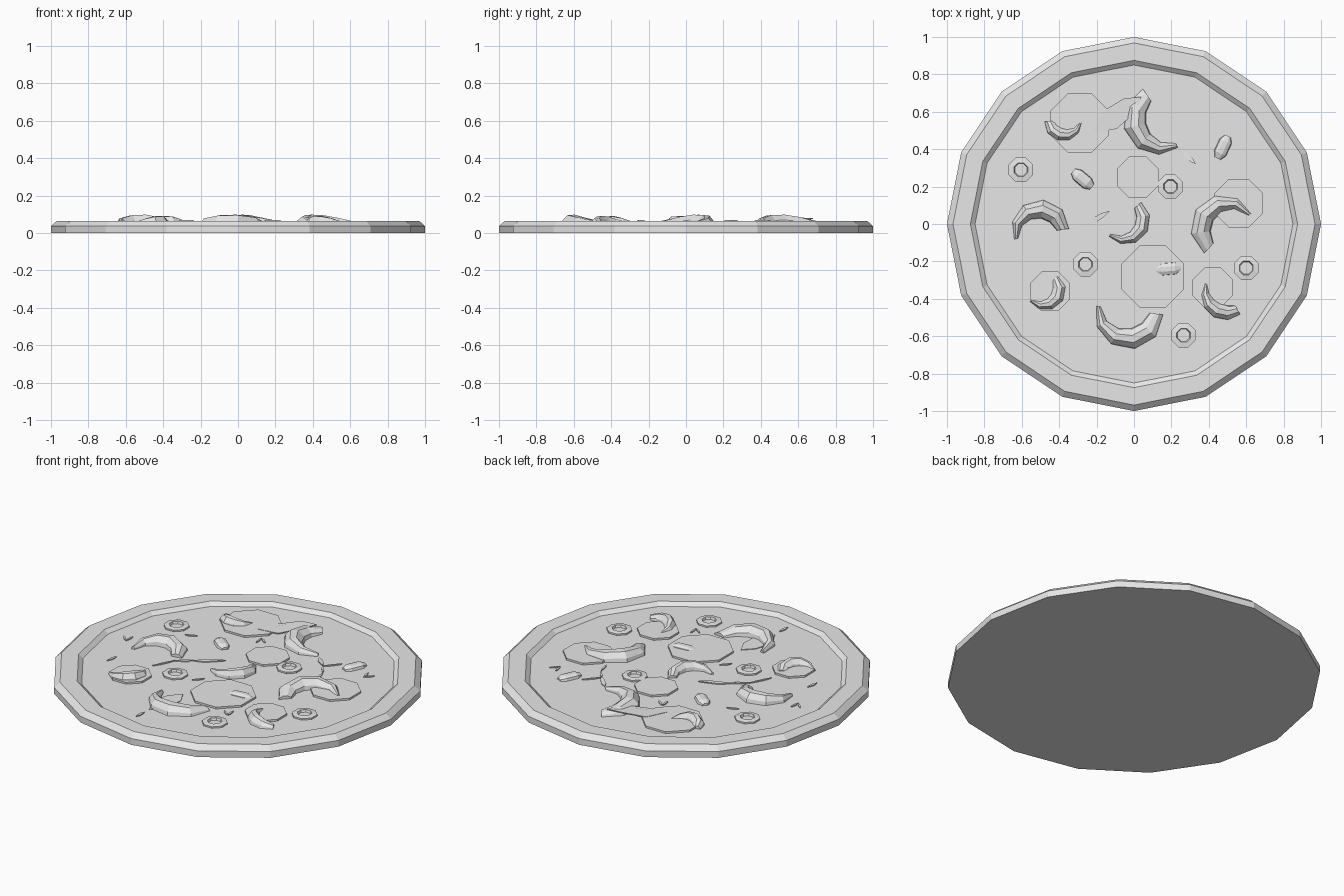
import bpy, bmesh, math
from mathutils import Vector, Matrix

cube = bpy.data.objects.get("Cube")
if cube:
    bpy.data.objects.remove(cube)

grey = bpy.data.materials.new("light_grey")
grey.use_nodes = True
grey.diffuse_color = (0.8, 0.8, 0.8, 1)
grey.node_tree.nodes["Principled BSDF"].inputs["Base Color"].default_value = (0.8, 0.8, 0.8, 1)

FLOOR = 0.045


def loft(name, rings, matrix=Matrix(), loop=False):
    """Skin a list of equal closed rings; cap both ends unless looped."""
    bm = bmesh.new()
    rows = [[bm.verts.new(matrix @ Vector(p)) for p in ring] for ring in rings]
    n = len(rows[0])
    pairs = list(zip(rows, rows[1:]))
    if loop:
        pairs.append((rows[-1], rows[0]))
    else:
        bm.faces.new(rows[0][::-1])
        bm.faces.new(rows[-1])
    for a, b in pairs:
        for i in range(n):
            j = (i + 1) % n
            bm.faces.new((a[i], a[j], b[j], b[i]))
    bmesh.ops.recalc_face_normals(bm, faces=bm.faces)
    mesh = bpy.data.meshes.new(name)
    bm.to_mesh(mesh)
    bm.free()
    mesh.materials.append(grey)
    obj = bpy.data.objects.new(name, mesh)
    bpy.context.collection.objects.link(obj)
    return obj


def circle(r, z, n, turn=0.0):
    return [(r * math.cos(math.tau * i / n + turn), r * math.sin(math.tau * i / n + turn), z)
            for i in range(n)]


def place(x, y, angle=0):
    return Matrix.Translation((x, y, FLOOR)) @ Matrix.Rotation(math.radians(angle), 4, 'Z')


# dough with a raised bevelled crust
crust = [(1, 0), (1, 0.037), (0.968, 0.065), (0.875, 0.065), (0.85, FLOOR)]
loft("dough", [circle(r, z, 16) for r, z in crust])

# thin round slices
for x, y, r in [(-0.29, 0.54, 0.17), (0.02, 0.25, 0.12), (0.1, -0.28, 0.18),
                (0.56, 0.11, 0.14), (0.42, -0.34, 0.115), (-0.45, -0.36, 0.115)]:
    loft("slice", [circle(r, z, 8, math.pi / 8) for z in (-0.005, 0.011)], place(x, y))

# olive rings
for x, y in [(-0.605, 0.29), (0.195, 0.2), (-0.26, -0.215), (0.6, -0.235), (0.265, -0.595)]:
    section = [(0.07, -0.005), (0.07, 0.009), (0.04, 0.013), (0.033, -0.005)]
    loft("olive_ring", [circle(r, z, 8, math.pi / 8) for r, z in section], place(x, y), loop=True)


def circumcentre(a, b, c):
    d = 2 * (a.x * (b.y - c.y) + b.x * (c.y - a.y) + c.x * (a.y - b.y))
    p, q, r = a.length_squared, b.length_squared, c.length_squared
    return Vector(((p * (b.y - c.y) + q * (c.y - a.y) + r * (a.y - b.y)) / d,
                   (p * (c.x - b.x) + q * (a.x - c.x) + r * (b.x - a.x)) / d))


def shrimp(name, head, mid, tail, width, height):
    """Curved tapering body along the arc through three points."""
    a, b, c = Vector(head), Vector(mid), Vector(tail)
    o = circumcentre(a, b, c)
    radius = (a - o).length
    start = math.atan2(a.y - o.y, a.x - o.x)
    sweep = (math.atan2(c.y - o.y, c.x - o.x) - start) % math.tau
    if (b - a).cross(c - b) < 0:
        sweep -= math.tau
    rings = []
    for t, w, h in [(0, 0.65, 0.35), (0.2, 0.95, 0.75), (0.4, 1, 1), (0.6, 0.85, 0.95),
                    (0.8, 0.55, 0.65), (1, 0.2, 0.3)]:
        ang = start + sweep * t
        ring = []
        for side, up in [(-0.5, -0.005), (-0.45, 0.45), (-0.15, 1), (0.2, 0.95), (0.45, 0.4), (0.5, -0.005)]:
            r = radius + side * w * width
            z = FLOOR + up * h * height
            ring.append((o.x + r * math.cos(ang), o.y + r * math.sin(ang), z))
        rings.append(ring)
    loft(name, rings)


for head, mid, tail, w in [((0.07, 0.69), (0.03, 0.47), (0.23, 0.42), 0.12),
                           ((-0.38, -0.03), (-0.5, 0.08), (-0.63, -0.08), 0.1),
                           ((0.4, -0.13), (0.41, 0.085), (0.62, 0.05), 0.11),
                           ((0.12, -0.48), (-0.03, -0.615), (-0.19, -0.44), 0.11)]:
    shrimp("large_shrimp", head, mid, tail, w, 0.053)
for head, mid, tail, w in [((-0.455, 0.55), (-0.37, 0.475), (-0.285, 0.54), 0.07),
                           ((0.02, 0.1), (0.02, -0.05), (-0.13, -0.06), 0.075),
                           ((-0.42, -0.29), (-0.425, -0.41), (-0.55, -0.41), 0.075),
                           ((0.555, -0.46), (0.42, -0.445), (0.385, -0.32), 0.08)]:
    shrimp("small_shrimp", head, mid, tail, w, 0.046)

# small oval tomatoes
for x, y, ang in [(0.475, 0.41, 65), (-0.275, 0.24, -40), (0.185, -0.24, 5)]:
    rings = [[(u, w * py, w * pz) for py, pz in
              [(-0.04, -0.004), (-0.034, 0.016), (-0.014, 0.026), (0.014, 0.026), (0.034, 0.016), (0.04, -0.004)]]
             for u, w in [(-0.066, 0.45), (-0.035, 0.9), (0.035, 0.9), (0.066, 0.45)]]
    loft("oval_tomato", rings, place(x, y, ang))


def leaf(name, base, tip, width, z0=0.004, z1=0.004):
    a, b = Vector(base), Vector(tip)
    d = b - a
    side = Vector((-d.y, d.x)).normalized() * width / 2
    rim = [(a, z0), (a + d * 0.35 - side, z0), (a + d * 0.75 - side * 0.8, z1),
           (b, z1), (a + d * 0.75 + side * 0.8, z1), (a + d * 0.35 + side, z0)]
    loft(name, [[(p.x, p.y, FLOOR + z + lift) for p, z in rim] for lift in (-0.006, 0)])


# broad leaves
leaf("broad_leaf", (-0.22, 0.49), (0.04, 0.68), 0.12, 0.013, 0.035)
leaf("broad_leaf", (-0.12, -0.66), (-0.08, -0.4), 0.12)
leaf("herb_leaf", (-0.28, -0.02), (-0.13, 0.07), 0.03, 0.006, 0.012)
leaf("herb_leaf", (0.25, 0.4), (0.33, 0.32), 0.025, 0.005, 0.01)

# thin herb stems, one narrow sliver per segment
stems = [[(-0.42, -0.2), (-0.36, -0.08), (-0.28, -0.02)], [(-0.35, -0.07), (-0.29, -0.04)],
         [(0.33, 0.32), (0.38, 0.25), (0.4, 0.17)], [(0.33, 0.32), (0.4, 0.4)]]
for path in stems:
    for p, q in zip(path, path[1:]):
        leaf("herb_stem", p, q, 0.012, 0.007, 0.007)

# scattered herb bits: single slivers and small V shapes
for x, y, ang in [(-0.47, 0.235, 20), (-0.65, -0.25, 80), (-0.12, -0.2, 50), (-0.12, -0.74, 85)]:
    d = Vector((math.cos(math.radians(ang)), math.sin(math.radians(ang)))) * 0.035
    leaf("herb_bit", Vector((x, y)) - d, Vector((x, y)) + d, 0.016, 0.007, 0.007)
for x, y, ang in [(-0.14, 0.42, -60), (0.59, 0.33, 75), (-0.72, -0.02, 110), (0.27, -0.48, 120)]:
    for turn in (-25, 25):
        t = math.radians(ang + turn)
        leaf("herb_bit", (x, y), (x + 0.06 * math.cos(t), y + 0.06 * math.sin(t)), 0.012, 0.007, 0.007)
